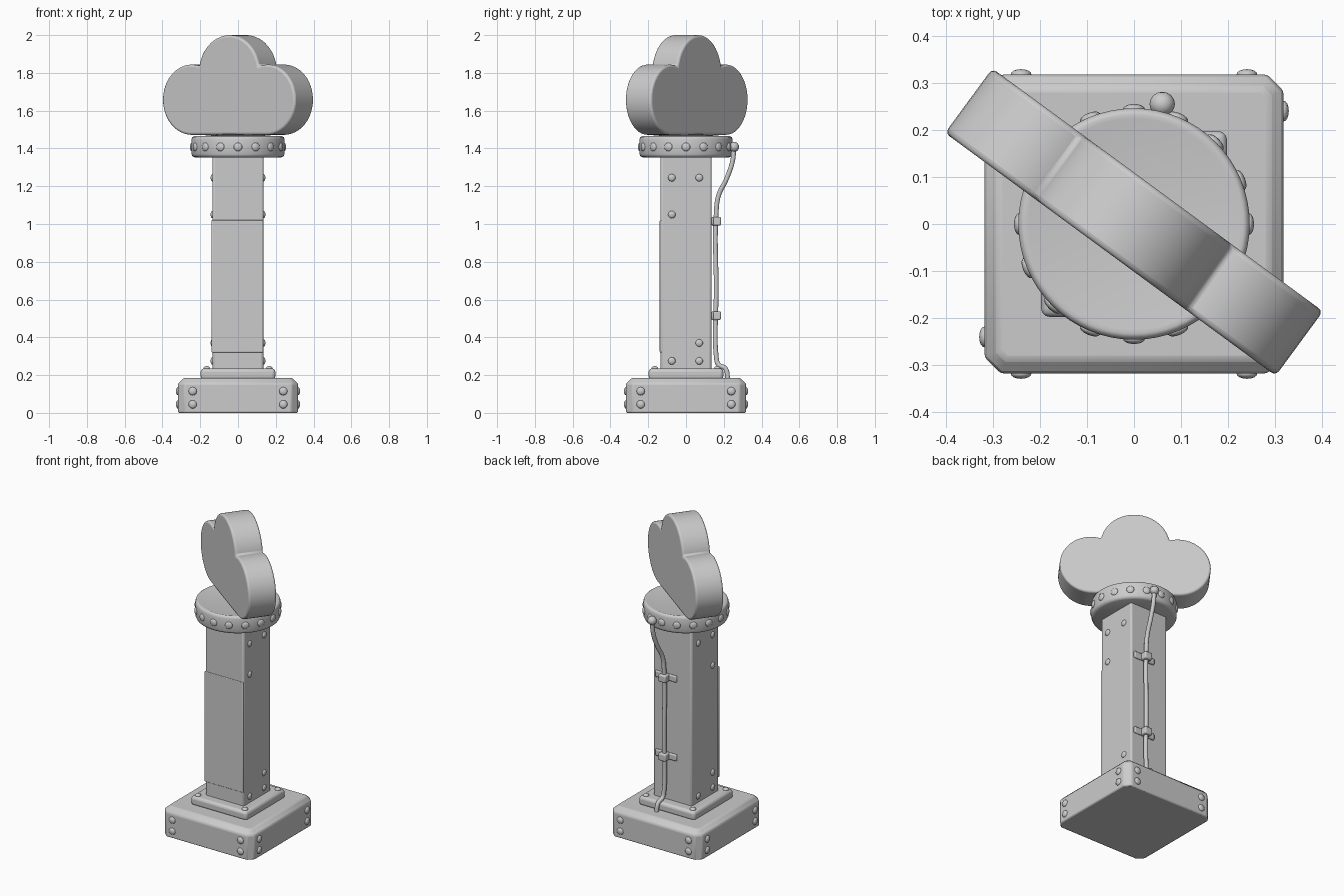
import bpy, bmesh, math
from mathutils import Matrix, Vector

if "Cube" in bpy.data.objects:
    bpy.data.objects.remove(bpy.data.objects["Cube"])

grey = bpy.data.materials.new("plain grey")
grey.diffuse_color = (0.6, 0.6, 0.6, 1)
grey.use_nodes = True
grey.node_tree.nodes["Principled BSDF"].inputs["Base Color"].default_value = grey.diffuse_color


def finish(name, bm, bevel=0.0, segments=3, angle=35):
    """Turn a bmesh into a named, smooth-shaded object with optional bevel."""
    bmesh.ops.recalc_face_normals(bm, faces=bm.faces)
    mesh = bpy.data.meshes.new(name)
    bm.to_mesh(mesh)
    bm.free()
    ob = bpy.data.objects.new(name, mesh)
    bpy.context.collection.objects.link(ob)
    mesh.materials.append(grey)
    if bevel:
        mod = ob.modifiers.new("soft edges", 'BEVEL')
        mod.width, mod.segments = bevel, segments
        mod.limit_method, mod.angle_limit = 'ANGLE', math.radians(40)
    bpy.ops.object.select_all(action='DESELECT')
    ob.select_set(True)
    bpy.context.view_layer.objects.active = ob
    bpy.ops.object.shade_smooth_by_angle(angle=math.radians(angle))
    return ob


def box(bm, center, size):
    m = Matrix.Translation(center) @ Matrix.Diagonal((*size, 1))
    return bmesh.ops.create_cube(bm, size=1, matrix=m)


def rivets(name, spots, radius, height):
    """Domed rivets; each spot is (position, outward direction)."""
    bm = bmesh.new()
    for pos, out in spots:
        turn = Vector(out).to_track_quat('Z', 'Y').to_matrix().to_4x4()
        m = Matrix.Translation(pos) @ turn @ Matrix.Diagonal((radius, radius, height, 1))
        bmesh.ops.create_uvsphere(bm, u_segments=12, v_segments=8, radius=1, matrix=m)
    return finish(name, bm, angle=80)


# Base block with chamfered corners and top edge
bm = bmesh.new()
box(bm, (0, 0, 0.0925), (0.636, 0.636, 0.185))
corners = [e for e in bm.edges if abs(e.verts[0].co.z - e.verts[1].co.z) > 0.1]
bmesh.ops.bevel(bm, geom=corners, offset=0.035, segments=1, affect='EDGES')
rim = [e for e in bm.edges if all(v.co.z > 0.18 for v in e.verts)]
bmesh.ops.bevel(bm, geom=rim, offset=0.03, segments=1, affect='EDGES')
finish("base_block", bm, 0.008, 2)

# Plinth step
bm = bmesh.new()
box(bm, (0, 0, 0.205), (0.395, 0.395, 0.06))
finish("plinth", bm, 0.018)

# Square shaft, with a raised sheet on the front and a foot strip below it
bm = bmesh.new()
box(bm, (0, 0, 0.79), (0.27, 0.27, 1.16))
finish("shaft", bm, 0.012)
bm = bmesh.new()
box(bm, (-0.003, -0.1325, 0.67), (0.274, 0.013, 0.70))
finish("front_sheet", bm, 0.004, 2)

# Round collar, turned around the vertical axis
collar = [(0, 1.352), (0.228, 1.352), (0.241, 1.358), (0.246, 1.37), (0.246, 1.448),
          (0.242, 1.460), (0.233, 1.465), (0.224, 1.462), (0, 1.484)]
bm = bmesh.new()
verts = [bm.verts.new((r, 0, z)) for r, z in collar]
edges = [bm.edges.new(p) for p in zip(verts, verts[1:])]
bmesh.ops.spin(bm, geom=verts + edges, cent=(0, 0, 0), axis=(0, 0, 1),
               angle=2 * math.tau / 2, steps=64, use_merge=True)
bmesh.ops.remove_doubles(bm, verts=bm.verts, dist=1e-5)
finish("collar", bm, angle=50)

# Three-lobed cloud plate: outline of one big and two side circles
TOP_Z, TOP_R = 1.80, 0.20
SIDE_U, SIDE_Z, SIDE_R = 0.25, 1.658, 0.186
d = math.hypot(SIDE_U, SIDE_Z - TOP_Z)
a = (d * d + TOP_R ** 2 - SIDE_R ** 2) / (2 * d)
h = math.sqrt(TOP_R ** 2 - a * a)
ux, uz = SIDE_U / d, (SIDE_Z - TOP_Z) / d
cross = (a * ux - h * uz, TOP_Z + a * uz + h * ux)
top_start = math.atan2(cross[1] - TOP_Z, cross[0])
side_start = math.atan2(cross[1] - SIDE_Z, cross[0] - SIDE_U)
half = []
for i in range(14):
    t = math.pi / 2 + (top_start - math.pi / 2) * i / 13
    half.append((TOP_R * math.cos(t), TOP_Z + TOP_R * math.sin(t)))
for i in range(1, 27):
    t = side_start + (-math.pi / 2 - side_start) * i / 26
    half.append((SIDE_U + SIDE_R * math.cos(t), SIDE_Z + SIDE_R * math.sin(t)))
outline = half + [(-u, z) for u, z in reversed(half[1:])]
HALF_T = 0.085
bm = bmesh.new()
face = bm.faces.new([bm.verts.new((u, -HALF_T, z)) for u, z in outline])
grown = bmesh.ops.extrude_face_region(bm, geom=[face])
bmesh.ops.translate(bm, vec=(0, 2 * HALF_T, 0),
                    verts=[v for v in grown["geom"] if isinstance(v, bmesh.types.BMVert)])
cloud = finish("cloud_plate", bm, 0.012, 3, 50)
cloud.rotation_euler.z = math.radians(-36.3)
cloud.location.y = 0.004

# Rivets: base, shaft sides, plinth corners and collar
spots = []
for k in range(4):
    turn = Matrix.Rotation(k * math.pi / 2, 3, 'Z')
    spots += [(turn @ Vector((x, -0.318, z)), turn @ Vector((0, -1, 0)))
              for x in (-0.24, 0.24) for z in (0.045, 0.115)]
rivets("base_rivets", spots, 0.022, 0.011)
sides = {1: [(-0.075, 0.275), (0.07, 0.275), (0.07, 0.37),
             (-0.075, 1.05), (-0.075, 1.245), (0.07, 1.245)],
         -1: [(-0.075, 0.275), (0.07, 0.275), (-0.075, 0.37),
              (-0.075, 1.05), (-0.075, 1.245), (0.07, 1.245)]}
rivets("shaft_rivets", [((s * 0.135, y, z), (s, 0, 0))
                        for s, rows in sides.items() for y, z in rows], 0.02, 0.01)
rivets("plinth_bolts", [((x, y, 0.235), (0, 0, 1))
                        for x in (-0.165, 0.165) for y in (-0.165, 0.165)], 0.018, 0.013)
ring = [(math.cos(t), math.sin(t)) for t in (k * math.tau / 16 for k in range(16))]
rivets("collar_rivets", [((0.245 * c, 0.245 * s, 1.408), (c, s, 0)) for c, s in ring],
       0.023, 0.010)

# Cable running down the back, with its plug ball
cable = bpy.data.curves.new("cable", 'CURVE')
cable.dimensions = '3D'
cable.bevel_depth, cable.bevel_resolution, cable.resolution_u = 0.013, 3, 6
cable.use_fill_caps = True
path = [(0.06, 0.253, 1.41), (0.06, 0.248, 1.34), (0.055, 0.215, 1.24), (0.045, 0.172, 1.15),
        (0.042, 0.160, 1.06), (0.042, 0.160, 0.66), (0.042, 0.160, 0.30),
        (0.045, 0.172, 0.255), (0.05, 0.208, 0.235), (0.052, 0.222, 0.175)]
spline = cable.splines.new('BEZIER')
spline.bezier_points.add(len(path) - 1)
for p, co in zip(spline.bezier_points, path):
    p.co = co
    p.handle_left_type = p.handle_right_type = 'AUTO'
cable.materials.append(grey)
bpy.context.collection.objects.link(bpy.data.objects.new("cable", cable))
rivets("cable_plug", [((0.06, 0.255, 1.408), (0, 1, 0))], 0.027, 0.026)

# Clips holding the cable: a flat strap and a raised saddle
bm = bmesh.new()
for z in (0.515, 1.015):
    box(bm, (0.042, 0.139, z), (0.15, 0.016, 0.042))
    box(bm, (0.042, 0.160, z), (0.052, 0.05, 0.046))
finish("cable_clips", bm, 0.007, 2)
